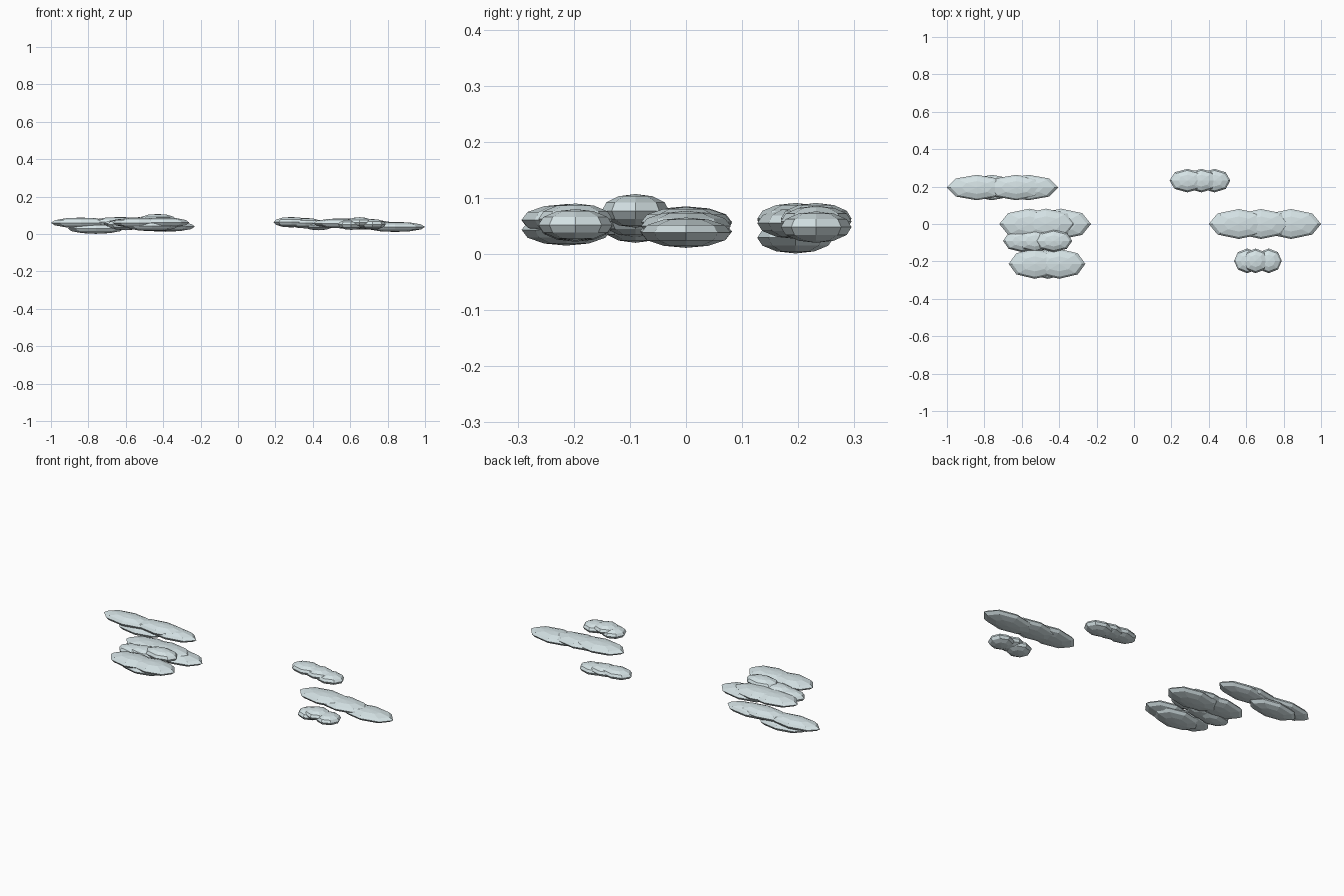
import bpy
import bmesh
from mathutils import Matrix, Vector

cube = bpy.data.objects.get("Cube")
if cube:
    bpy.data.objects.remove(cube)

# Pale cloud colour
mat = bpy.data.materials.new("pale cloud grey")
mat.use_nodes = True
colour = (0.67, 0.77, 0.79, 1)
mat.diffuse_color = colour
bsdf = next(n for n in mat.node_tree.nodes if n.type == 'BSDF_PRINCIPLED')
bsdf.inputs["Base Color"].default_value = colour
bsdf.inputs["Roughness"].default_value = 0.9


def cloud(name, y, depth, height, puffs):
    """One cloud of overlapping flattened faceted spheres: (x, z, half width)."""
    bm = bmesh.new()
    for x, z, width in puffs:
        shape = Matrix.Translation((x, y, z)) @ Matrix.Diagonal((width, depth, height, 1))
        bmesh.ops.create_uvsphere(bm, u_segments=8, v_segments=6, radius=1, matrix=shape)
    # Put the object origin in the middle of its puffs
    centre = sum((v.co for v in bm.verts), Vector()) / len(bm.verts)
    bmesh.ops.translate(bm, verts=bm.verts, vec=-centre)
    mesh = bpy.data.meshes.new(name)
    bm.to_mesh(mesh)
    bm.free()
    mesh.materials.append(mat)
    obj = bpy.data.objects.new(name, mesh)
    obj.location = centre
    bpy.context.collection.objects.link(obj)


# Right-hand group
cloud("right_back_cloud", 0.195, 0.068, 0.028,
      [(-0.84, 0.06, 0.16), (-0.76, 0.029, 0.15), (-0.63, 0.063, 0.16), (-0.565, 0.055, 0.16)])
cloud("right_middle_cloud", 0.0, 0.082, 0.028,
      [(-0.56, 0.055, 0.16), (-0.47, 0.057, 0.16), (-0.39, 0.04, 0.16)])
cloud("right_small_cloud", -0.09, 0.06, 0.03,
      [(-0.60, 0.05, 0.10), (-0.53, 0.06, 0.10), (-0.43, 0.077, 0.10)])
cloud("right_front_cloud", -0.213, 0.08, 0.028,
      [(-0.53, 0.06, 0.14), (-0.46, 0.043, 0.14), (-0.40, 0.061, 0.14)])

# Left-hand group
cloud("left_back_cloud", 0.232, 0.063, 0.028,
      [(0.285, 0.063, 0.095), (0.36, 0.058, 0.09), (0.43, 0.048, 0.085)])
cloud("left_middle_cloud", 0.0, 0.08, 0.027,
      [(0.56, 0.057, 0.16), (0.68, 0.05, 0.16), (0.84, 0.038, 0.16)])
cloud("left_front_cloud", -0.197, 0.066, 0.028,
      [(0.605, 0.05, 0.07), (0.65, 0.062, 0.07), (0.72, 0.052, 0.07)])
